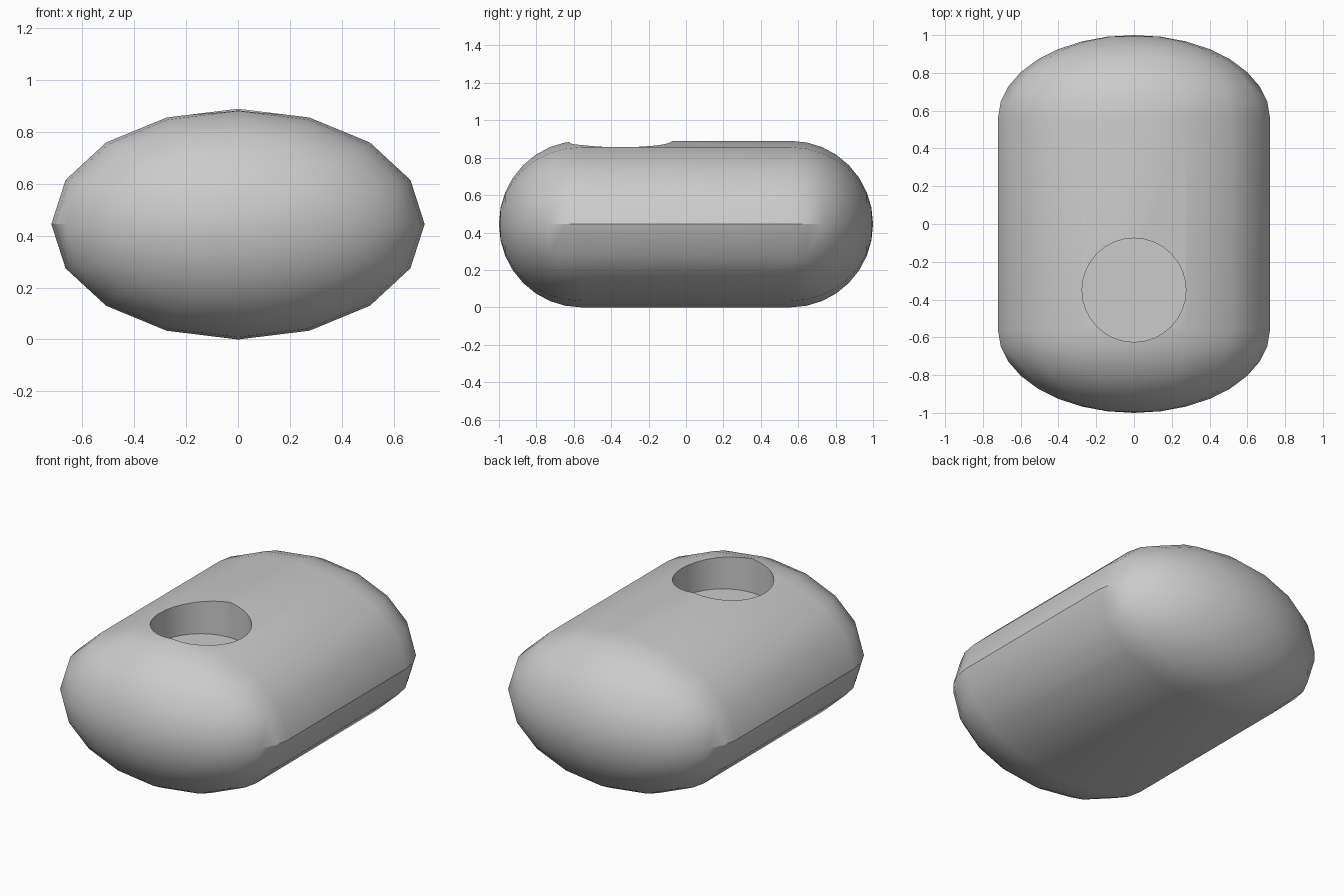
import bpy, bmesh, math
from mathutils import Matrix

cube = bpy.data.objects.get("Cube")
if cube:
    bpy.data.objects.remove(cube, do_unlink=True)

SIDES, RINGS = 16, 8
RX, RZ = 0.72, 0.445          # half width and half height of the oval section
CAP, STRAIGHT = 0.44, 0.56    # cap length and half length of the straight middle

grey = bpy.data.materials.new("plain grey")
grey.use_nodes = True
colour = (0.6, 0.6, 0.6, 1)
grey.diffuse_color = colour
grey.node_tree.nodes["Principled BSDF"].inputs["Base Color"].default_value = colour


def make_object(name, bm):
    mesh = bpy.data.meshes.new(name)
    bmesh.ops.recalc_face_normals(bm, faces=bm.faces)
    bm.to_mesh(mesh)
    bm.free()
    obj = bpy.data.objects.new(name, mesh)
    bpy.context.collection.objects.link(obj)
    mesh.materials.append(grey)
    return obj


# Oval capsule: rings along y, closed by a pole at each end
angles = [k * math.pi / 2 / RINGS for k in range(RINGS)]
stations = [(-STRAIGHT - CAP * math.sin(a), math.cos(a)) for a in reversed(angles)]
stations += [(STRAIGHT + CAP * math.sin(a), math.cos(a)) for a in angles]

bm = bmesh.new()
loops = []
for y, scale in stations:
    loops.append([bm.verts.new((RX * scale * math.cos(t), y, RZ + RZ * scale * math.sin(t)))
                  for t in (i * math.tau / SIDES for i in range(SIDES))])
poles = [bm.verts.new((0, s * (STRAIGHT + CAP), RZ)) for s in (-1, 1)]
for i in range(SIDES):
    j = (i + 1) % SIDES
    for a, b in zip(loops, loops[1:]):
        bm.faces.new((a[i], a[j], b[j], b[i]))
    for pole, loop in zip(poles, (loops[0], loops[-1])):
        bm.faces.new((pole, loop[i], loop[j]))
body = make_object("capsule_body", bm)

# Round pocket sunk into the top near the front
FLOOR, TOP = 0.68, 1.1
bm = bmesh.new()
bmesh.ops.create_cone(bm, cap_ends=True, segments=32, radius1=0.275, radius2=0.275,
                      depth=TOP - FLOOR,
                      matrix=Matrix.Translation((0, -0.35, (TOP + FLOOR) / 2)))
cutter = make_object("pocket_cutter", bm)
cutter.hide_render = True

cut = body.modifiers.new("pocket", 'BOOLEAN')
cut.operation = 'DIFFERENCE'
cut.solver = 'EXACT'
cut.object = cutter

bpy.ops.object.select_all(action='DESELECT')
body.select_set(True)
bpy.context.view_layer.objects.active = body
bpy.ops.object.modifier_apply(modifier=cut.name)
bpy.data.objects.remove(cutter, do_unlink=True)
bpy.ops.object.shade_smooth_by_angle(angle=math.radians(30))
